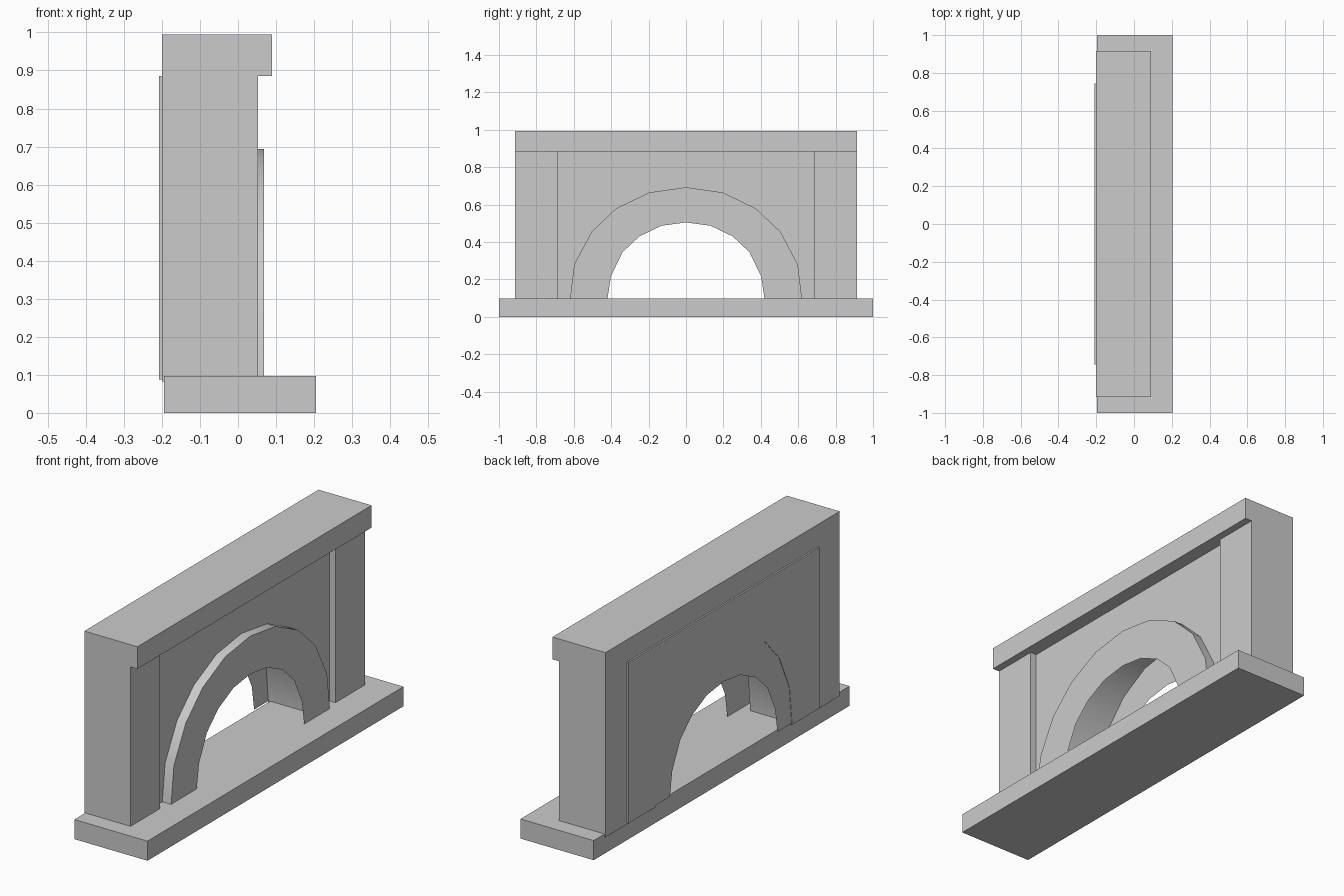
import bpy, math

if "Cube" in bpy.data.objects:
    bpy.data.objects.remove(bpy.data.objects["Cube"])

def make(name, verts, faces, smooth=False):
    me = bpy.data.meshes.new(name)
    me.from_pydata(verts, [], faces)
    me.update()
    ob = bpy.data.objects.new(name, me)
    bpy.context.collection.objects.link(ob)
    if smooth:
        bpy.ops.object.select_all(action='DESELECT')
        ob.select_set(True)
        bpy.context.view_layer.objects.active = ob
        bpy.ops.object.shade_smooth_by_angle(angle=math.radians(35))
    return ob

def box(name, x0, x1, y0, y1, z0, z1):
    v = [(x, y, z) for x in (x0, x1) for y in (y0, y1) for z in (z0, z1)]
    f = [(0, 1, 3, 2), (4, 6, 7, 5), (0, 4, 5, 1), (2, 3, 7, 6), (0, 2, 6, 4), (1, 5, 7, 3)]
    return make(name, v, f)

def prism(name, outline, x0, x1):
    n = len(outline)
    v = [(x, y, z) for x in (x0, x1) for y, z in outline]
    f = [tuple(range(n))[::-1], tuple(range(n, 2 * n))]
    f += [(i, (i + 1) % n, n + (i + 1) % n, n + i) for i in range(n)]
    return make(name, v, f, True)

def strip(name, rails):
    # bands of quads between successive arches; each rail is (x, points)
    n = len(rails[0][1])
    v = [(x, y, z) for x, pts in rails for y, z in pts]
    f = [(r * n + i, r * n + i + 1, (r + 1) * n + i + 1, (r + 1) * n + i)
         for r in range(len(rails) - 1) for i in range(n - 1)]
    return make(name, v, f, True)

def mirrored(half):
    # half arch from foot to crown, completed across y = 0
    return half + [(-y, z) for y, z in reversed(half[:-1])]

outer = mirrored([(.62, .095), (.598, .28), (.505, .455), (.373, .58), (.197, .665), (0, .693)])
inner = mirrored([(.42, .095), (.402, .215), (.34, .345), (.25, .43), (.132, .487), (0, .505)])
opening = [(y * .857, z) for y, z in outer]

# Hearth and mantel
box("hearth", -.195, .205, -1, 1, 0, .097)
box("mantel", -.2, .09, -.915, .915, .885, .995)

# Side pillars
for side, y0, y1 in (("left", -.915, -.685), ("right", .685, .915)):
    box("pillar_" + side, -.2, .053, y0, y1, .082, .885)

# Recessed wall panel with arched opening, standing slightly proud at the back
foot = opening[0][0]
prism("wall_panel",
      [(.745, .088), (.745, .885), (-.745, .885), (-.745, .088), (-foot, .088)]
      + opening[::-1] + [(foot, .088)], -.208, .02)

# Raised arch trim on the front, and its thin counterpart on the back
strip("front_arch_trim", [(.02, outer), (.068, outer), (.068, inner)])
strip("back_arch_trim", [(-.206, inner), (-.206, opening)])
